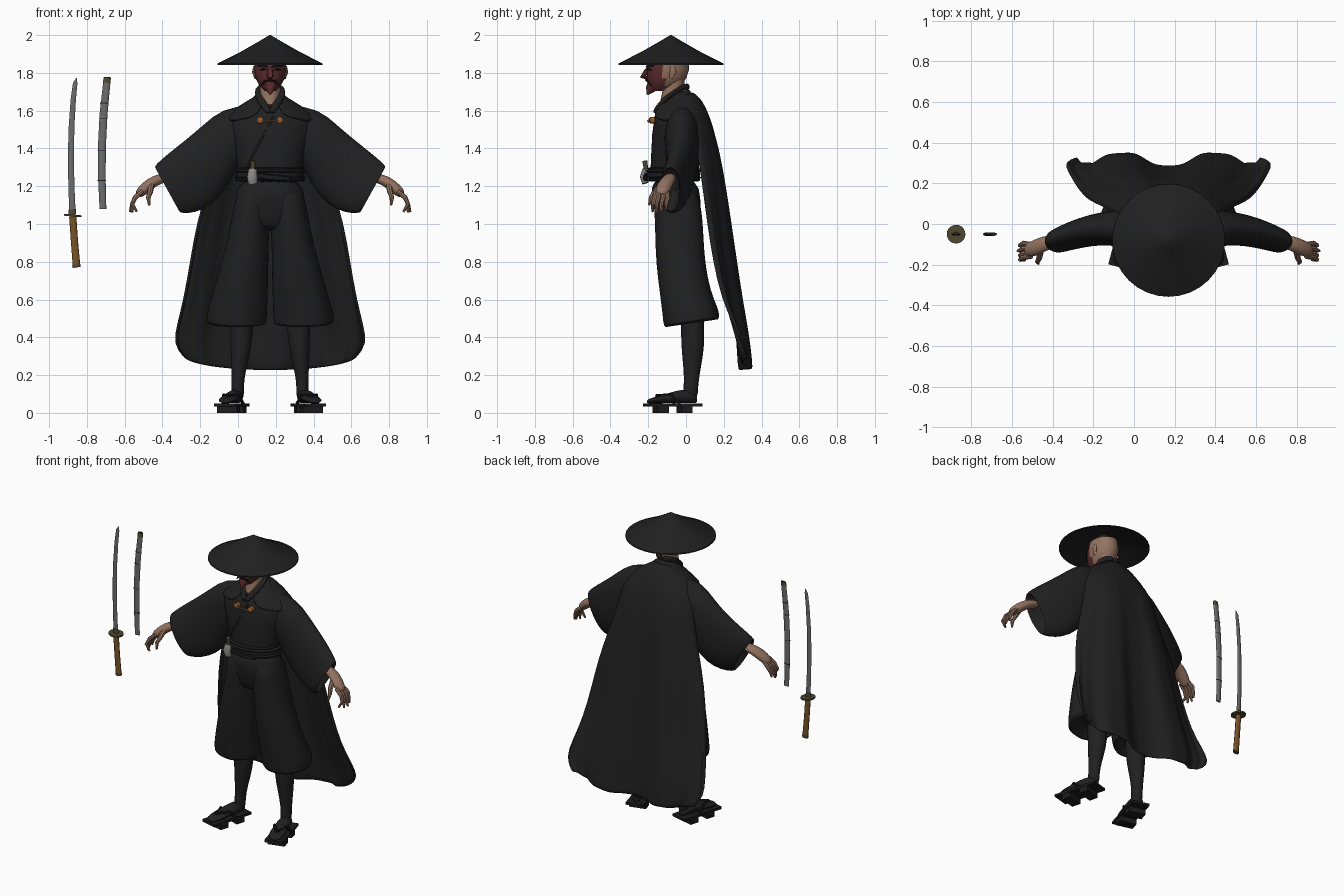
import bpy, bmesh, math
from mathutils import Vector as V

CX = 0.17  # centre line of the figure


def colour(name, *c):
    m = bpy.data.materials.new(name)
    m.diffuse_color = (*c, 1)
    return m


CLOTH = colour("black cloth", .0145, .0145, .0145)
DARK = colour("dark leather", .0115, .0115, .012)
SKIN = colour("skin", .29, .17, .115)
RED = colour("dark red", .105, .023, .025)
STEEL = colour("steel", .15, .15, .155)
BROWN = colour("brown wrap", .19, .085, .02)
OLIVE = colour("olive brass", .08, .068, .03)
ORANGE = colour("orange clasp", .30, .11, .025)
PALE = colour("pale grey", .26, .26, .25)


def finish(name, bm, mat, mirror=False, sub=0, x=CX, thick=0):
    bmesh.ops.recalc_face_normals(bm, faces=bm.faces)
    me = bpy.data.meshes.new(name)
    bm.to_mesh(me)
    bm.free()
    ob = bpy.data.objects.new(name, me)
    bpy.context.collection.objects.link(ob)
    ob.location.x = x
    me.materials.append(mat)
    if thick:
        m = ob.modifiers.new("thickness", 'SOLIDIFY')
        m.thickness = thick
        m.offset = 0
    if mirror:
        ob.modifiers.new("mirror", 'MIRROR').use_mirror_merge = False
    if sub:
        m = ob.modifiers.new("smooth", 'SUBSURF')
        m.levels = m.render_levels = sub
    return ob


def loft(name, rings, mat, sides=20, wave=0, **kw):
    """Skin rings given as (centre, u axis, v axis), closing both ends."""
    bm = bmesh.new()
    rows = []
    for i, (c, u, v) in enumerate(rings):
        row = []
        for k in range(sides):
            a = math.tau * k / sides
            r = 1 + wave * i / len(rings) * math.cos(7 * a)
            row.append(bm.verts.new(V(c) + r * (V(u) * math.cos(a) + V(v) * math.sin(a))))
        rows.append(row)
    for a, b in zip(rows, rows[1:]):
        for k in range(sides):
            j = (k + 1) % sides
            bm.faces.new((a[k], a[j], b[j], b[k]))
    bm.faces.new(rows[0])
    bm.faces.new(rows[-1])
    return finish(name, bm, mat, **kw)


def level(z, x, y, rx, ry, tilt=0):
    return (x, y, z), (rx, 0, 0), (0, ry, tilt)


def tube(name, pts, radii, mat, flat=1, sides=8, **kw):
    """Round or flattened bar along a path; flat scales the second axis."""
    pts = [V(p) for p in pts]
    rings = []
    for i, p in enumerate(pts):
        d = (pts[min(i + 1, len(pts) - 1)] - pts[max(i - 1, 0)]).normalized()
        u = d.cross(V((0, 1, 0))).normalized()
        w = d.cross(u)
        rings.append((p, u * radii[i], w * radii[i] * flat))
    return loft(name, rings, mat, sides, **kw)


def box(name, c, size, mat, turn=0, **kw):
    c, s, t = V(c), V(size) / 2, math.radians(turn)
    ux, uy = V((math.cos(t), math.sin(t), 0)), V((-math.sin(t), math.cos(t), 0))
    bm = bmesh.new()
    bmesh.ops.create_cube(bm, size=2)
    for v in bm.verts:
        v.co = c + ux * v.co.x * s.x + uy * v.co.y * s.y + V((0, 0, v.co.z * s.z))
    return finish(name, bm, mat, **kw)


# Hat: broad cone with a shallow hollow underside
loft("straw_hat", [level(z, 0, -.08, r, r) for z, r in
     [(2.0, .004), (1.972, .05), (1.912, .155), (1.85, .277), (1.843, .278), (1.848, .265), (1.90, .12), (1.925, .01)]],
     CLOTH, 32)

# Head: red face at the front, skin behind
head = loft("head", [level(*r) for r in
    [(1.705, 0, -.145, .03, .035), (1.73, 0, -.118, .055, .078), (1.77, 0, -.102, .077, .103),
     (1.82, 0, -.095, .086, .112), (1.88, 0, -.09, .08, .1), (1.92, 0, -.09, .035, .04)]], SKIN, 24)
head.data.materials.append(RED)
for p in head.data.polygons:
    p.material_index = int(p.center.y < -.115)
tube("neck", [(0, -.09, 1.62), (0, -.07, 1.70), (0, -.06, 1.78)], [.052, .054, .056], SKIN, sides=16)
tube("nose", [(0, -.195, 1.83), (0, -.212, 1.80), (0, -.228, 1.782), (0, -.2, 1.77)], [.01, .016, .017, .008], RED)
tube("goatee", [(0, -.175, 1.735), (0, -.19, 1.712), (0, -.205, 1.685)], [.033, .025, .004], RED)
tube("moustache", [(0, -.212, 1.762), (.03, -.203, 1.755), (.048, -.185, 1.73)], [.005, .006, .002], DARK, mirror=True)
tube("eyes", [(.018, -.207, 1.815), (.037, -.199, 1.82), (.056, -.182, 1.815)], [.003, .008, .003], DARK, mirror=True)
tube("brows", [(.012, -.21, 1.832), (.04, -.198, 1.842), (.066, -.172, 1.838)], [.004, .007, .003], DARK, mirror=True)
tube("ears", [(.083, -.072, 1.835), (.087, -.068, 1.805), (.078, -.078, 1.77)], [.006, .009, .005], SKIN, flat=2, mirror=True)

# Robe: torso, hips and wide trouser legs
loft("robe_torso", [level(*r) for r in
    [(1.22, 0, -.065, .175, .125), (1.30, 0, -.06, .17, .13), (1.40, 0, -.05, .20, .135), (1.50, 0, -.045, .235, .135),
     (1.58, 0, -.04, .225, .12), (1.64, 0, -.04, .14, .09), (1.67, 0, -.045, .085, .07, .02), (1.70, 0, -.035, .068, .06, .025)]],
     CLOTH, sub=1)
loft("hips", [level(*r) for r in
    [(.965, 0, -.04, .10, .07), (.99, 0, -.04, .165, .105), (1.05, 0, -.042, .190, .124), (1.13, 0, -.05, .186, .129), (1.25, 0, -.065, .172, .13)]],
     CLOTH, sub=1)
loft("trouser_legs", [level(*r) for r in
    [(1.20, .085, -.057, .08, .10), (1.12, .091, -.047, .097, .122), (1.04, .1, -.04, .102, .127), (.94, .113, -.035, .107, .128),
     (.8, .133, -.03, .125, .13), (.64, .155, -.005, .145, .135), (.53, .175, .025, .160, .148, .02), (.48, .177, .03, .162, .15, .022),
     (.465, .17, .03, .145, .13, .02), (.52, .16, .03, .10, .09)]], CLOTH, 28, wave=.025, mirror=True, sub=1)
loft("belt", [level(z, 0, -.066, rx, ry) for z, rx, ry in
    [(1.225, .175, .13), (1.23, .184, .14), (1.295, .178, .138), (1.30, .168, .13)]], DARK, 28)
for i, z in enumerate((1.245, 1.28)):
    loft(f"belt_cord_{i}", [level(z + d, 0, -.066, .183 + r, .141 + r) for d, r in
         [(-.009, -.004), (0, .006), (.009, -.004)]], CLOTH, 28)

# Crossed collar and the lapel edge
tube("collar", [(0, .012, 1.725), (.04, .002, 1.728), (.066, -.035, 1.715), (.064, -.09, 1.68), (.033, -.14, 1.63), (0, -.172, 1.585)],
     [.02, .02, .02, .021, .023, .016], CLOTH, flat=.7, mirror=True, sub=1)
tube("lapel_edge", [(.02, -.163, 1.57), (-.04, -.177, 1.46), (-.095, -.172, 1.36), (-.12, -.165, 1.3)], [.006] * 4, CLOTH, flat=.6)

# Sleeves: rings given by their top and bottom points, with a hollow cuff
sleeve = []
for tx, tz, bx, bz, y, ry in [(.09, 1.645, .11, 1.36, -.02, .09), (.26, 1.61, .165, 1.32, -.02, .098),
        (.35, 1.53, .23, 1.18, -.02, .085), (.45, 1.445, .31, 1.095, -.03, .078), (.54, 1.375, .40, 1.055, -.055, .07),
        (.605, 1.318, .468, 1.055, -.08, .062), (.615, 1.30, .485, 1.065, -.085, .056), (.595, 1.29, .475, 1.085, -.085, .045),
        (.50, 1.32, .42, 1.18, -.06, .035)]:
    t, b = V((tx, y, tz)), V((bx, y, bz))
    sleeve.append(((t + b) / 2, (t - b) / 2, (0, ry, 0)))
loft("sleeves", sleeve, CLOTH, 20, mirror=True, sub=1)

# Forearms, palms and fingers
tube("forearms", [(.53, -.08, 1.25), (.56, -.085, 1.245), (.61, -.095, 1.23), (.65, -.115, 1.20), (.69, -.13, 1.165), (.70, -.133, 1.15)],
     [.02, .026, .029, .032, .028, .016], SKIN, flat=1.3, sides=12, mirror=True, sub=1)
for i, (y, x, z) in enumerate([(-.165, .705, 1.065), (-.145, .73, 1.06), (-.12, .742, 1.063), (-.095, .735, 1.075)]):
    yb = -.13 + (y + .13) * .8
    tube(f"finger_{i}", [(.675, yb, 1.175), (.715, y, 1.14), (.73, y - .01, 1.105), (x, y - .012, z)],
         [.013, .013, .011, .006], SKIN, mirror=True)
tube("thumb", [(.63, -.13, 1.205), (.635, -.165, 1.17), (.645, -.185, 1.14), (.64, -.195, 1.10)],
     [.018, .015, .012, .006], SKIN, mirror=True)

# Cape: rows of (wrap degrees, half width, back y, edge y, back z, edge z, fold depth)
ROWS = [(145, .078, .025, -.13, 1.695, 1.635, 0), (150, .11, .05, -.155, 1.68, 1.60, 0),
        (150, .175, .08, -.172, 1.65, 1.565, 0), (132, .245, .11, -.14, 1.59, 1.55, 0),
        (100, .262, .145, .02, 1.50, 1.52, .004), (90, .27, .175, .06, 1.38, 1.38, .008),
        (90, .325, .205, .085, 1.2, 1.2, .014), (90, .385, .23, .11, 1.0, 1.0, .022),
        (90, .418, .255, .14, .8, .8, .028), (90, .453, .28, .185, .6, .6, .034),
        (90, .49, .305, .25, .42, .46, .04), (90, .508, .315, .29, .29, .37, .043), (90, .455, .32, .315, .224, .30, .043)]
bm = bmesh.new()
N = 36
grid = []
for ang, w, yb, ye, zb, ze, fold in ROWS:
    row = []
    A = math.radians(ang)
    for k in range(N + 1):
        u = 2 * k / N - 1
        s = (1 - math.cos(u * A)) / (1 - math.cos(A))
        y = yb + (ye - yb) * s - fold * (math.cos(3 * math.pi * u) * (1 - .75 * abs(u)) - .15 * math.cos(9 * math.pi * u))
        row.append(bm.verts.new((w * math.sin(u * A), y, zb + (ze - zb) * s)))
    grid.append(row)
for a, b in zip(grid, grid[1:]):
    for k in range(N):
        bm.faces.new((a[k], a[k + 1], b[k + 1], b[k]))
finish("cape", bm, CLOTH, sub=1, thick=.014)

# Cape clasp: two discs joined by a small chain
loft("clasp_discs", [((.052, y, 1.549), (r, 0, 0), (0, 0, r)) for y, r in
     [(-.165, .018), (-.190, .018), (-.196, .010)]], ORANGE, 12, mirror=True)
for i in range(5):
    x = -.032 + i * .016
    tube(f"chain_link_{i}", [(x - .008, -.192, 1.548), (x, -.198, 1.545), (x + .008, -.192, 1.548)], [.003, .008, .003],
         ORANGE if i % 2 else STEEL)

# Small dagger tucked in the belt
tube("dagger_grip", [(-.092, -.215, 1.215), (-.095, -.225, 1.25), (-.092, -.215, 1.29)], [.024, .027, .022], PALE, flat=.7, sides=12)
tube("dagger_end", [(-.092, -.212, 1.29), (-.09, -.218, 1.335)], [.012, .014], OLIVE, sides=10)
tube("dagger_sheath", [(-.07, -.212, 1.255), (.02, -.22, 1.245), (.10, -.20, 1.24)], [.016, .016, .012], DARK, flat=.6)

# Calves and feet
loft("calves", [level(*r) for r in
    [(.56, .15, .03, .06, .065), (.44, .15, .036, .062, .063), (.34, .155, .036, .056, .062), (.22, .167, .032, .038, .044),
     (.14, .172, .026, .031, .037), (.06, .172, .02, .038, .045)]], CLOTH, 16, mirror=True, sub=1)
T = math.radians(15)
AX, AY = V((math.cos(T), math.sin(T), 0)), V((math.sin(T), -math.cos(T), 0))  # sideways and toe-ward
HEEL = V((.168, .06, 0))
loft("feet", [(HEEL + AY * d + V((0, 0, .05 + h)), AX * w, (0, 0, h)) for d, w, h in
    [(0, .02, .015), (.03, .038, .035), (.09, .043, .038), (.15, .047, .029), (.21, .053, .02), (.26, .042, .014), (.275, .02, .008)]],
     CLOTH, 12, mirror=True, sub=1)

# Wooden sandals with two teeth and a strap
box("sandal_boards", HEEL + AY * .135 + V((0, 0, .043)), (.115, .295, .016), DARK, turn=15, mirror=True)
for i, d in enumerate((.07, .20)):
    box(f"sandal_teeth_{i}", HEEL + AY * d + V((0, 0, .0175)), (.11, .06, .036), DARK, turn=15, mirror=True)
for i, s in enumerate((-1, 1)):
    a = HEEL + AY * .11 + AX * .055 * s
    tube(f"sandal_strap_{i}", [a + V((0, 0, .05)), a + AY * .04 - AX * .015 * s + V((0, 0, .095)), HEEL + AY * .225 + V((0, 0, .09))],
         [.009] * 3, DARK, mirror=True)

# Sword: curved blade, oval guard, wrapped grip
Y = -.05
blade = [(-.876, 1.05, .017), (-.882, 1.2, .016), (-.885, 1.36, .016), (-.881, 1.52, .015), (-.872, 1.66, .014), (-.862, 1.745, .012), (-.855, 1.772, .002)]
tube("sword_blade", [(x, Y, z) for x, z, r in blade], [r for x, z, r in blade], STEEL, flat=.3, sides=6, x=0)
loft("sword_guard", [((-.875, Y, z), (r, 0, -.004), (0, r, 0)) for z, r in [(1.04, .046), (1.05, .046)]], OLIVE, 20, x=0)
tube("sword_collar", [(-.877, Y, 1.05), (-.878, Y, 1.078)], [.02, .019], OLIVE, flat=.5, x=0)
tube("sword_grip", [(-.875, Y, 1.04), (-.866, Y, .91), (-.855, Y, .78)], [.019, .019, .020], BROWN, flat=.65, sides=12, x=0)
tube("sword_pommel", [(-.856, Y, .785), (-.854, Y, .77)], [.022, .021], OLIVE, flat=.65, sides=12, x=0)

# Scabbard with thin dark bands and a brass mouth
tube("scabbard", [(-.715, Y, 1.08), (-.721, Y, 1.25), (-.72, Y, 1.42), (-.712, Y, 1.58), (-.694, Y, 1.755)],
     [.018, .020, .021, .021, .019], STEEL, flat=.4, sides=10, x=0)
tube("scabbard_mouth", [(-.695, Y, 1.748), (-.692, Y, 1.774)], [.020, .019], OLIVE, flat=.45, sides=10, x=0)
tube("scabbard_opening", [(-.692, Y, 1.77), (-.692, Y, 1.777)], [.017, .017], DARK, flat=.45, sides=10, x=0)
for i, (x, z) in enumerate([(-.72, 1.23), (-.721, 1.39), (-.714, 1.56), (-.707, 1.64)]):
    tube(f"scabbard_band_{i}", [(x, Y, z - .002), (x, Y, z + .002)], [.0225] * 2, DARK, flat=.42, sides=10, x=0)

# Smooth shading with crisp edges
for ob in bpy.context.scene.objects:
    ob.select_set(True)
    bpy.context.view_layer.objects.active = ob
bpy.ops.object.shade_smooth_by_angle(angle=math.radians(40))
